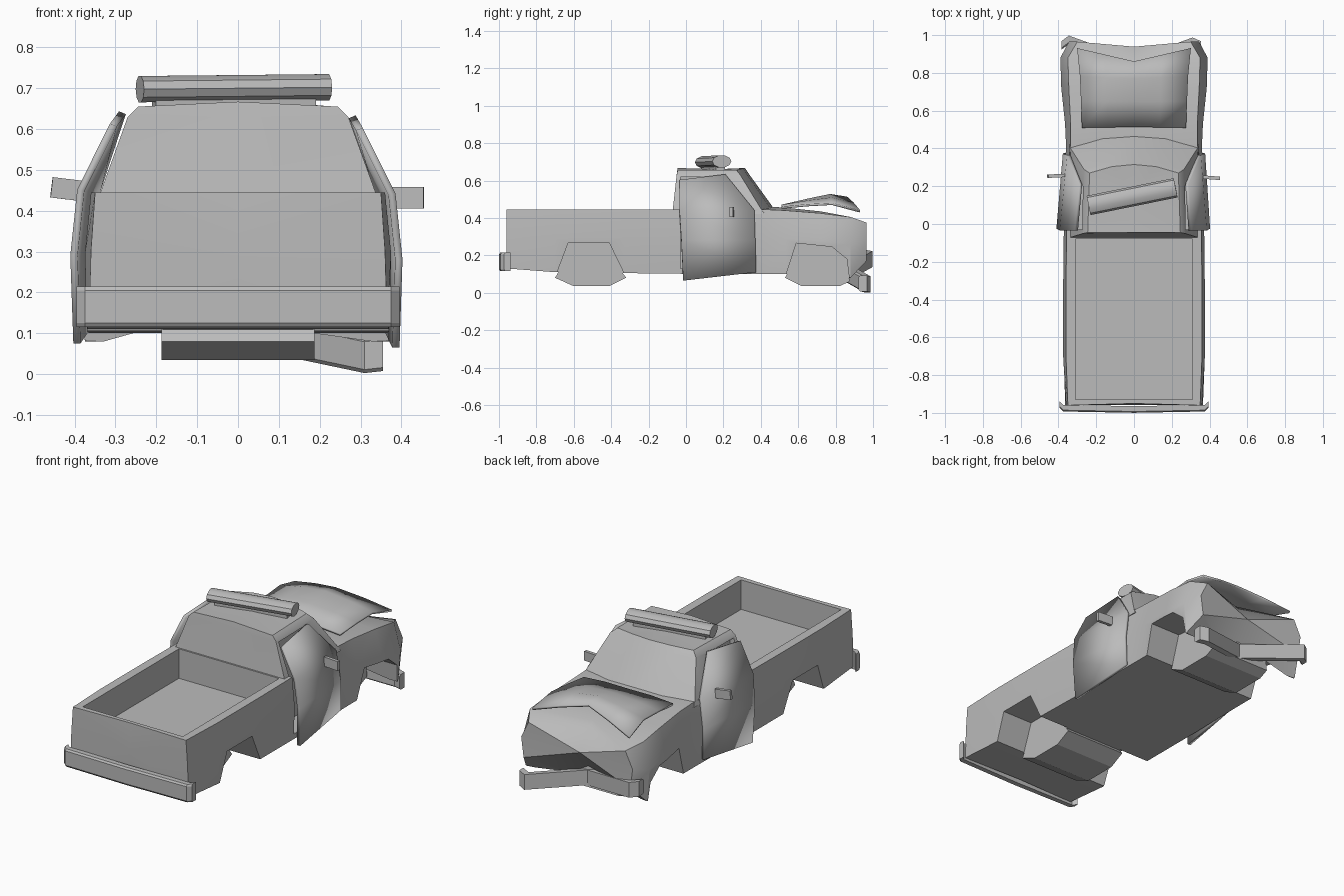
import bpy, bmesh, math
from mathutils import Matrix, Vector

cube = bpy.data.objects.get("Cube")
if cube:
    bpy.data.objects.remove(cube, do_unlink=True)

grey = bpy.data.materials.new("plain_grey")
grey.use_nodes = True
grey.diffuse_color = (0.5, 0.5, 0.5, 1)
grey.node_tree.nodes["Principled BSDF"].inputs["Base Color"].default_value = (0.5, 0.5, 0.5, 1)


def finish(name, bm, smooth=True):
    bmesh.ops.recalc_face_normals(bm, faces=bm.faces)
    mesh = bpy.data.meshes.new(name)
    bm.to_mesh(mesh)
    bm.free()
    mesh.materials.append(grey)
    ob = bpy.data.objects.new(name, mesh)
    bpy.context.collection.objects.link(ob)
    if smooth:
        shade(ob)
    return ob


def activate(ob):
    bpy.ops.object.select_all(action='DESELECT')
    ob.select_set(True)
    bpy.context.view_layer.objects.active = ob


def shade(ob):
    activate(ob)
    bpy.ops.object.shade_smooth_by_angle(angle=math.radians(32))


def loft(name, rings, smooth=True):
    """Skin equal-length closed rings and cap both ends with a fan."""
    bm = bmesh.new()
    rows = [[bm.verts.new(p) for p in ring] for ring in rings]
    n = len(rows[0])
    for a, b in zip(rows, rows[1:]):
        for i in range(n):
            bm.faces.new((a[i], a[(i + 1) % n], b[(i + 1) % n], b[i]))
    for row in (rows[0], rows[-1]):
        mid = bm.verts.new(sum((v.co for v in row), Vector()) / n)
        for i in range(n):
            bm.faces.new((row[i], row[(i + 1) % n], mid))
    return finish(name, bm, smooth)


def slab(name, outline, x0, x1):
    """Extrude a (y, z) outline between two x positions."""
    return loft(name, [[(x, y, z) for y, z in outline] for x in (x0, x1)], False)


def carve(ob, cutters):
    for c in cutters:
        mod = ob.modifiers.new("cut", 'BOOLEAN')
        mod.operation, mod.solver, mod.object = 'DIFFERENCE', 'EXACT', c
        activate(ob)
        bpy.ops.object.modifier_apply(modifier=mod.name)
    shade(ob)


# Main body: sections along y; dent pushes the middle of the nose back
def section(y, top_w, belly_w, low_w, low, top, crown, dent=0):
    mid = low + 0.55 * (top - low)
    half = [(low_w, low), (belly_w, mid), (top_w, top)]
    right = [(x, y, z) for x, z in half]
    left = [(-x, y, z) for x, z in reversed(half)]
    return right + [(0, y - dent, top + crown)] + left + [(0, y - dent, low)]


body = loft("body", [
    section(-0.96, .35, .36, .365, .13, .445, 0, -.01),
    section(-0.70, .36, .375, .37, .11, .445, 0),
    section(-0.33, .36, .375, .37, .105, .445, 0),
    section(0.10, .355, .37, .365, .10, .445, 0),
    section(0.42, .335, .36, .36, .10, .445, .015, -.03),
    section(0.53, .335, .365, .36, .10, .44, .015),
    section(0.72, .345, .385, .375, .10, .425, .01),
    section(0.88, .35, .39, .375, .08, .405, .005, .06),
    section(0.965, .30, .345, .33, .17, .375, 0, .105)])

# Cab: stacked rings from the belt line to the crowned roof
def cab_ring(z, back, front, bow, w_back, w_front, crown=0):
    return [(w_back, back, z), (w_front, front, z), (w_front * .5, front + bow * .75, z + crown * .8),
            (0, front + bow, z + crown), (-w_front * .5, front + bow * .75, z + crown * .8),
            (-w_front, front, z), (-w_back, back, z), (0, back, z + crown)]


cab = loft("cab", [
    cab_ring(.42, -.075, .42, .07, .345, .345),
    cab_ring(.45, -.07, .40, .07, .335, .335),
    cab_ring(.63, -.05, .29, .05, .27, .265),
    cab_ring(.655, -.045, .27, .045, .245, .235, .012)])

# Cutters: cargo bed, wheel wells and door openings
bed = slab("bed_cutter", [(-.93, .28), (-.08, .28), (-.08, .7), (-.93, .7)], -.31, .31)
cutters = [bed]
rear_arch = [(-.70, .08), (-.63, .265), (-.41, .265), (-.32, .08), (-.41, .035), (-.60, .035)]
front_arch = [(.53, .08), (.59, .265), (.78, .245), (.86, .18), (.875, .06), (.82, .035), (.62, .035)]
opening = [(-.03, .13), (-.03, .62), (.20, .62), (.34, .44), (.35, .13)]
door_cuts = []
for s in (-1, 1):
    for arch in (rear_arch, front_arch):
        cutters.append(slab("arch_cutter", arch, s * .185, s * .6))
    door_cuts.append(slab("door_cutter", opening, s * .25, s * .6))
carve(body, cutters + door_cuts)
carve(cab, door_cuts)
for c in cutters + door_cuts:
    bpy.data.objects.remove(c, do_unlink=True)

# Axle housings between the wheel wells
for name, arch in (("rear_axle_housing", rear_arch), ("front_axle_housing", front_arch)):
    low = [(y, min(z, .2)) for y, z in arch]
    slab(name, low, -.187, .187)


# Loose doors: bent at the belt line, rear edge standing out
def door(name, s, gap, drop):
    bm = bmesh.new()
    cols = {}
    for key, x, y, z in (("tr", .285, -.035, .60), ("tf", .275, .21, .63), ("br", .365, -.035, .44),
                         ("bf", .345, .365, .44), ("mr", .382, -.025, .28), ("mf", .368, .37, .28),
                         ("lr", .375, -.015, .065), ("lf", .365, .375, .11)):
        out = gap * (1 - max(0, y + .03) / .4)
        cols[key] = bm.verts.new((s * (x + out), y, z + drop))
    for up, low in (("t", "b"), ("b", "m"), ("m", "l")):
        bm.faces.new([cols[k] for k in (up + "r", up + "f", low + "f", low + "r")])
    ob = finish(name, bm)
    mod = ob.modifiers.new("thickness", 'SOLIDIFY')
    mod.thickness, mod.offset = .018, 0
    return ob


door("right_door", -1, .02, .01)
door("left_door", 1, .012, 0)


def box(name, size, place, rot=(0, 0, 0)):
    bm = bmesh.new()
    bmesh.ops.create_cube(bm, size=1)
    bmesh.ops.scale(bm, vec=size, verts=bm.verts)
    ob = finish(name, bm, False)
    ob.location, ob.rotation_euler = place, rot
    return ob


# Door mirrors
box("left_mirror", (.09, .018, .052), (.41, .245, .432), (0, 0, -.08))
box("right_mirror", (.09, .018, .05), (-.412, .255, .452), (0, .12, .05))


# Bumpers: a bevelled section swept through a few points
def bumper(name, path, depth, height):
    rings = []
    for x, y, z in path:
        d, h = depth / 2, height / 2
        rings.append([(x, y + a * d, z + b * h) for a, b in
                      ((-1, -.8), (-.6, -1), (1, -1), (1, 1), (-.6, 1), (-1, .8))])
    loft(name, rings, False)


bumper("rear_bumper", [(-.395, -.955, .165), (-.375, -.975, .165), (0, -.982, .165),
                       (.375, -.975, .165), (.395, -.955, .165)], .035, .1)
bumper("front_bumper", [(-.385, .945, .185), (-.345, .975, .18), (0, .85, .11),
                        (.31, .965, .045), (.355, .945, .05)], .045, .085)

# Buckled hood: peaked along the middle with a notched front edge
bm = bmesh.new()
rows = []
for y, side_w, side_z, mid_y, mid_z in ((.51, .275, .455, .515, .465), (.65, .28, .468, .65, .497),
                                        (.78, .285, .475, .77, .522), (.93, .30, .435, .86, .508)):
    rows.append([bm.verts.new(p) for p in (
        (-side_w, y, side_z), (-side_w / 2, (y + mid_y) / 2, (side_z + mid_z) / 2 + .005),
        (0, mid_y, mid_z),
        (side_w / 2, (y + mid_y) / 2, (side_z + mid_z) / 2 + .005), (side_w, y, side_z))])
for a, b in zip(rows, rows[1:]):
    for i in range(4):
        bm.faces.new((a[i], a[i + 1], b[i + 1], b[i]))
hood = finish("hood", bm)
mod = hood.modifiers.new("thickness", 'SOLIDIFY')
mod.thickness, mod.offset = .012, 0

# Skewed roof light bar on a low foot
bm = bmesh.new()
bmesh.ops.create_cone(bm, cap_ends=True, segments=10, radius1=.052, radius2=.052, depth=.47,
                      matrix=Matrix.Rotation(math.pi / 2, 4, 'Y'))
bmesh.ops.scale(bm, vec=(1, 1, .65), verts=bm.verts)
bar = finish("light_bar", bm)
bar.location, bar.rotation_euler = (-.01, .145, .70), (0, -.01, .2)
box("light_bar_foot", (.40, .05, .03), (-.01, .145, .665), (0, 0, .2))
